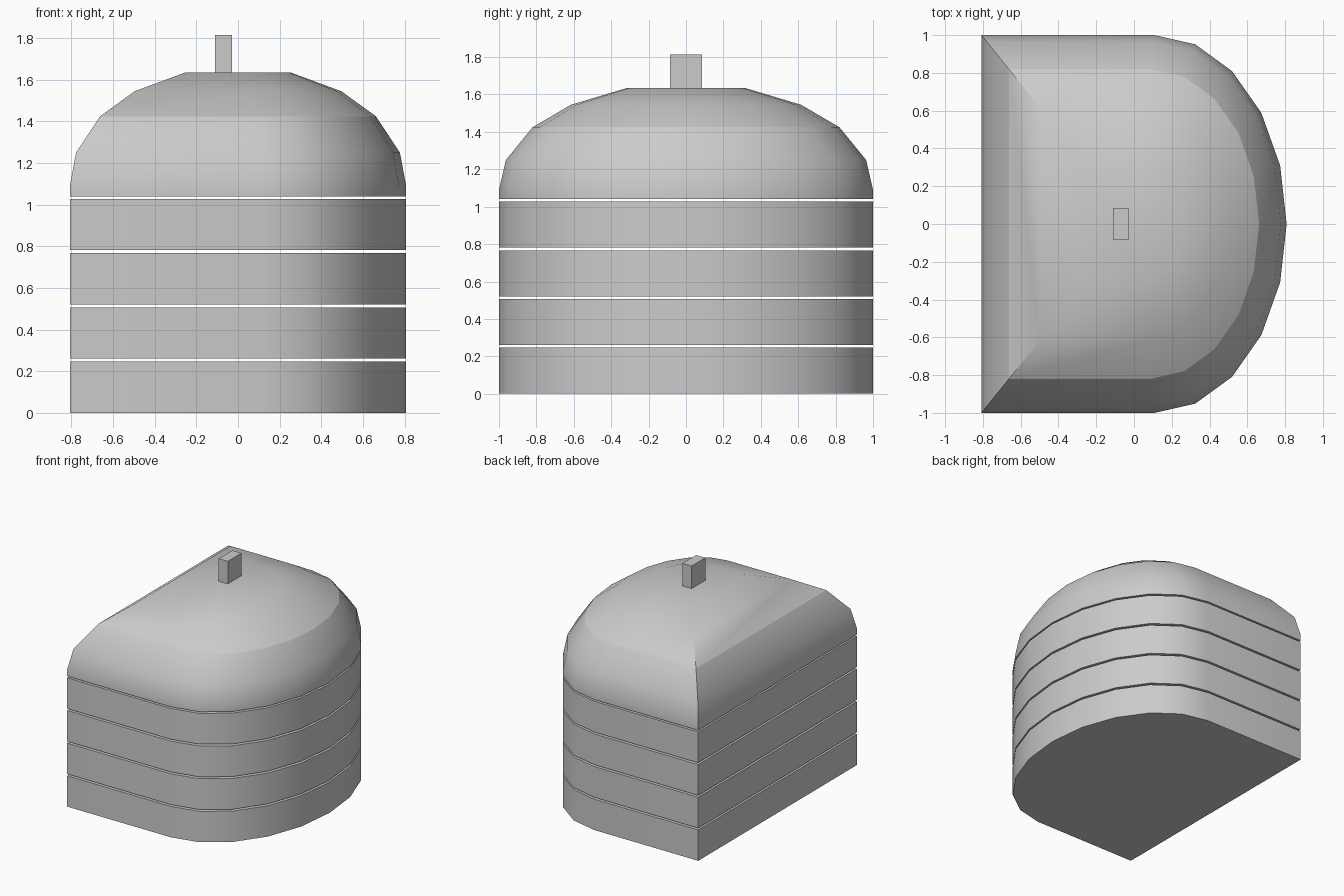
import bpy, bmesh, math

if "Cube" in bpy.data.objects:
    bpy.data.objects.remove(bpy.data.objects["Cube"])

SHARP = math.radians(30)
CREASE_Z = 1.425


def outline():
    """D-shaped footprint: straight back, half-ellipse nose (10 segments)."""
    pts = [(-0.808, -1.0)]
    for i in range(11):
        a = math.radians(-90 + 18 * i)
        pts.append((0.108 + 0.70 * math.cos(a), math.sin(a)))
    return pts + [(-0.808, 1.0)]


def loft(name, levels):
    """Stack scaled copies of the outline at (z, scale) and skin them."""
    bm = bmesh.new()
    rings = [[bm.verts.new((x * s, y * s, z)) for x, y in outline()]
             for z, s in levels]
    n = len(rings[0])
    for lo, hi in zip(rings, rings[1:]):
        for i in range(n):
            j = (i + 1) % n
            bm.faces.new((lo[i], lo[j], hi[j], hi[i]))
    bm.faces.new(rings[0][::-1])
    bm.faces.new(rings[-1])
    bm.normal_update()
    for f in bm.faces:
        f.smooth = True
    for e in bm.edges:
        crease = all(abs(v.co.z - CREASE_Z) < 1e-4 for v in e.verts)
        e.smooth = e.calc_face_angle() < SHARP and not crease
    mesh = bpy.data.meshes.new(name)
    bm.to_mesh(mesh)
    bm.free()
    obj = bpy.data.objects.new(name, mesh)
    bpy.context.collection.objects.link(obj)
    return obj


# Four separate body bands with thin gaps
for k in range(4):
    z = 0.2605 * k
    loft(f"body_band_{k + 1}", [(z, 1.0), (z + 0.246, 1.0)])

# Domed cap
loft("dome", [(1.04, 1.0), (1.09, 1.0), (1.25, 0.963), (CREASE_Z, 0.82),
              (1.545, 0.615), (1.635, 0.315)])

# Small post on top
bpy.ops.mesh.primitive_cube_add(size=1, location=(-0.07, 0.0, 1.725))
post = bpy.context.object
post.name = "top_post"
post.scale = (0.08, 0.172, 0.18)
